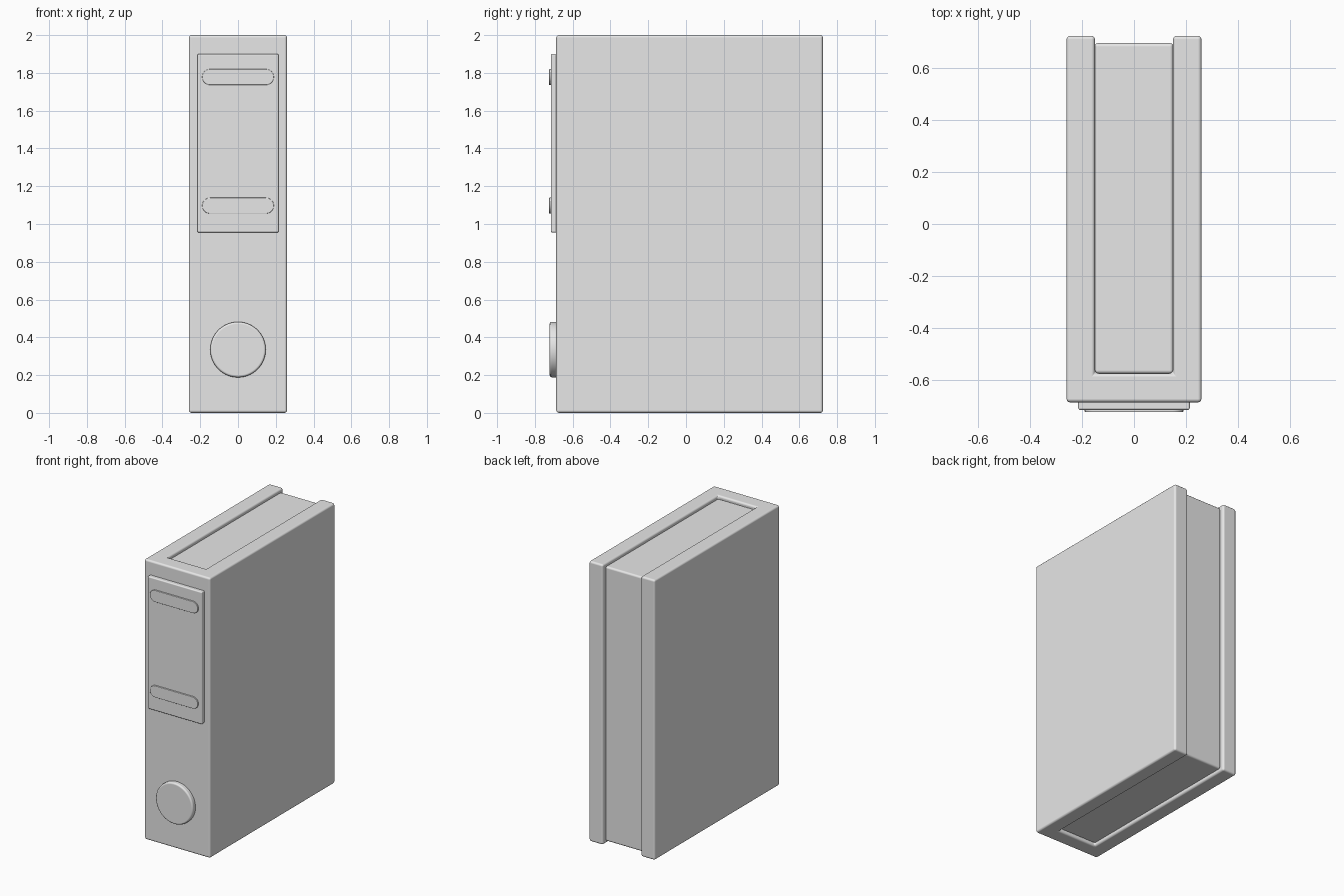
import bpy, bmesh, math

if "Cube" in bpy.data.objects:
    bpy.data.objects.remove(bpy.data.objects["Cube"], do_unlink=True)

grey = bpy.data.materials.new("plain_grey")
grey.use_nodes = True
GREY = (0.8, 0.8, 0.8, 1)
grey.diffuse_color = GREY
grey.node_tree.nodes["Principled BSDF"].inputs["Base Color"].default_value = GREY


def prism(name, outline, axis, start, end, bevel, segments=3):
    """Extrude a 2D outline along z (outline in x, y) or y (outline in x, z)."""
    def place(p, h):
        return (p[0], p[1], h) if axis == "z" else (p[0], h, p[1])
    bm = bmesh.new()
    face = bm.faces.new([bm.verts.new(place(p, start)) for p in outline])
    moved = bmesh.ops.extrude_face_region(bm, geom=[face])["geom"]
    for v in moved:
        if isinstance(v, bmesh.types.BMVert):
            v.co["xyz".index(axis)] = end
    bmesh.ops.recalc_face_normals(bm, faces=bm.faces[:])
    mesh = bpy.data.meshes.new(name)
    bm.to_mesh(mesh)
    bm.free()
    mesh.materials.append(grey)
    obj = bpy.data.objects.new(name, mesh)
    bpy.context.collection.objects.link(obj)
    mod = obj.modifiers.new("soft_edges", "BEVEL")
    mod.width = bevel
    mod.segments = segments
    mod.limit_method = "ANGLE"
    mod.angle_limit = math.radians(40)
    mod.harden_normals = True
    mesh.shade_smooth()
    return obj


def rect(x, low, high):
    return [(-x, low), (x, low), (x, high), (-x, high)]


def arc(cx, cz, r, a0, a1, steps):
    return [(cx + r * math.cos(math.radians(a0 + (a1 - a0) * i / steps)),
             cz + r * math.sin(math.radians(a0 + (a1 - a0) * i / steps)))
            for i in range(steps + 1)]


# Cover: spine and two boards as one U-shaped outline
cover = [(-0.26, -0.687), (0.26, -0.687), (0.26, 0.725), (0.15, 0.725),
         (0.15, -0.575), (-0.15, -0.575), (-0.15, 0.725), (-0.26, 0.725)]
prism("cover", cover, "z", 0, 2, 0.014)

# Page block, slightly recessed between the boards
prism("page_block", rect(0.152, -0.577, 0.697), "z", 0.02, 1.98, 0.014)

# Spine label with two rounded bars
prism("spine_label", rect(0.215, 0.955, 1.9), "y", -0.716, -0.68, 0.008)
RADIUS, REACH = 0.042, 0.148
for name, z in (("lower_bar", 1.097), ("upper_bar", 1.778)):
    stadium = arc(REACH, z, RADIUS, -90, 90, 12) + arc(-REACH, z, RADIUS, 90, 270, 12)
    prism(name, stadium, "y", -0.725, -0.71, 0.003, 2)

# Round finger button near the bottom of the spine
prism("finger_button", arc(0, 0.335, 0.147, 0, 354.375, 63), "y", -0.722, -0.68, 0.012)
